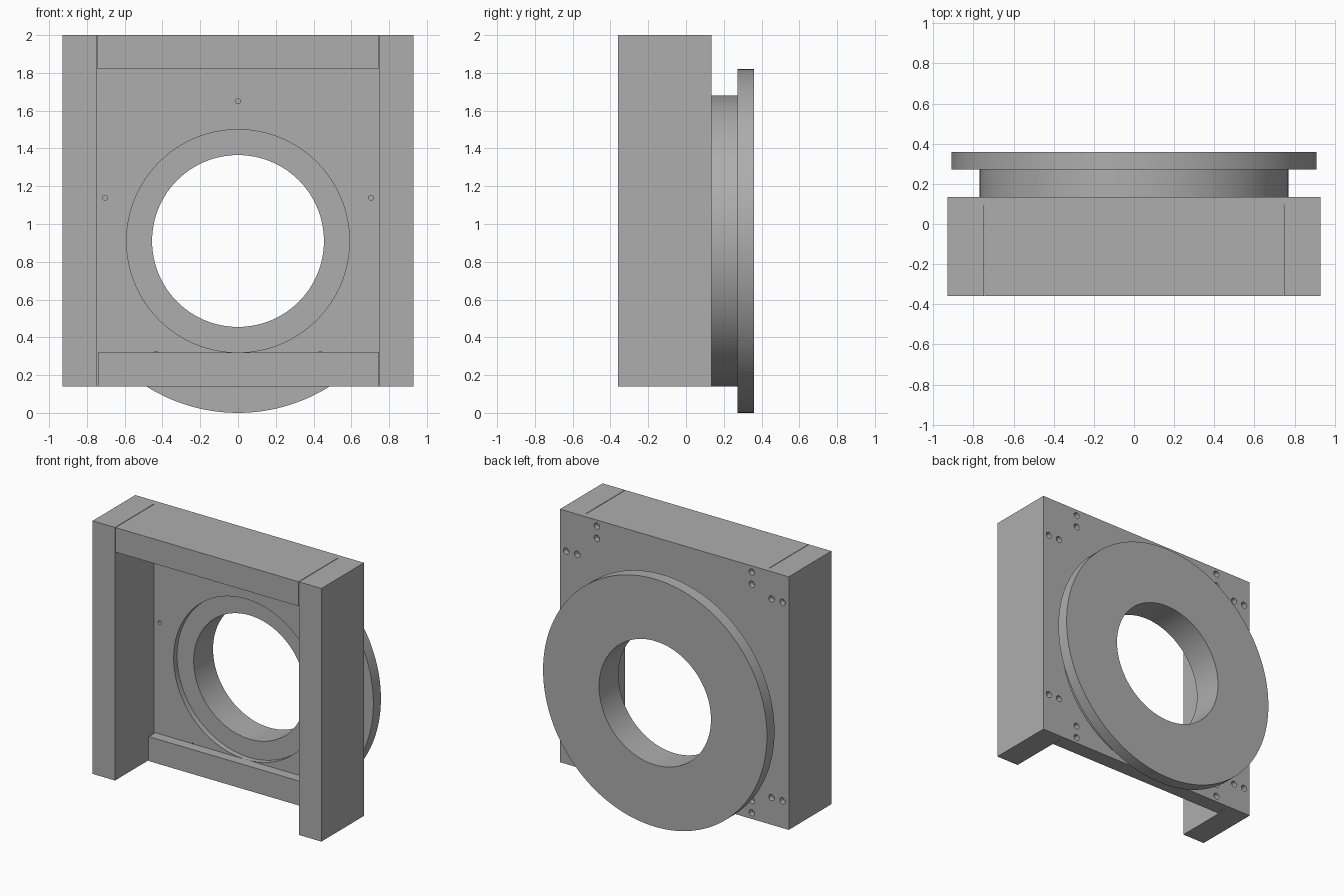
import bpy, bmesh, math
from mathutils import Matrix, Vector

cube = bpy.data.objects.get("Cube")
if cube:
    bpy.data.objects.remove(cube, do_unlink=True)

grey = bpy.data.materials.new("machined grey")
grey.use_nodes = True
colour = (0.42, 0.42, 0.42, 1)
grey.diffuse_color = colour
grey.node_tree.nodes["Principled BSDF"].inputs["Base Color"].default_value = colour

# Main dimensions
HALF_W, BOTTOM, TOP = 0.93, 0.14, 2.0
FRONT, PLATE_FRONT, PLATE_BACK, BACK = -0.36, 0.095, 0.135, 0.36
AXIS_Z = 0.91
BORE, RECESS, HUB, FLANGE = 0.455, 0.59, 0.77, 0.91
RAIL_IN = 0.748


def make_object(name, bm):
    bmesh.ops.recalc_face_normals(bm, faces=bm.faces)
    mesh = bpy.data.meshes.new(name)
    bm.to_mesh(mesh)
    bm.free()
    mesh.materials.append(grey)
    obj = bpy.data.objects.new(name, mesh)
    bpy.context.collection.objects.link(obj)
    return obj


def box(name, low, high):
    low, high = Vector(low), Vector(high)
    bm = bmesh.new()
    bmesh.ops.create_cube(bm, size=1, matrix=Matrix.Translation((low + high) / 2)
                          @ Matrix.Diagonal((*(high - low), 1)))
    return make_object(name, bm)


def add_drill(bm, x, z, radius, segments):
    # Cylinder along y that passes right through the back plate
    place = Matrix.Translation((x, (PLATE_FRONT + PLATE_BACK) / 2, z)) @ Matrix.Rotation(math.pi / 2, 4, "X")
    bmesh.ops.create_cone(bm, cap_ends=True, segments=segments, radius1=radius,
                          radius2=radius, depth=0.1, matrix=place)


def smooth(obj):
    bpy.ops.object.select_all(action="DESELECT")
    obj.select_set(True)
    bpy.context.view_layer.objects.active = obj
    bpy.ops.object.shade_smooth_by_angle(angle=math.radians(30))


# Back plate, drilled for the recess, locating pins and corner screws
plate = box("back_plate", (-HALF_W, PLATE_FRONT, BOTTOM), (HALF_W, PLATE_BACK, TOP))
drills = bmesh.new()
add_drill(drills, 0, AXIS_Z, RECESS, 128)
for i in range(5):
    angle = math.radians(90 + 72 * i)
    add_drill(drills, 0.74 * math.cos(angle), AXIS_Z + 0.74 * math.sin(angle), 0.013, 16)
for side, rail_drop in ((1, 0.295), (-1, 0.2)):
    for inset, drop in ((0.05, rail_drop), (0.14, rail_drop), (0.3, 0.045), (0.3, 0.135)):
        for z in (TOP - drop, BOTTOM + drop):
            add_drill(drills, side * (HALF_W - inset), z, 0.023, 20)
cutter = make_object("drill_cutter", drills)
cutter.hide_render = True
cut = plate.modifiers.new("Drilled holes", "BOOLEAN")
cut.operation, cut.solver, cut.object = "DIFFERENCE", "EXACT", cutter
bpy.context.view_layer.objects.active = plate
bpy.ops.object.modifier_apply(modifier=cut.name)
bpy.data.objects.remove(cutter, do_unlink=True)
smooth(plate)

# Side rails
for side, name in ((1, "left_rail"), (-1, "right_rail")):
    xs = sorted((side * RAIL_IN, side * HALF_W))
    box(name, (xs[0], FRONT, BOTTOM), (xs[1], PLATE_FRONT, TOP))

# Deep top bar and shallow bottom bar between the rails
box("top_bar", (-0.744, FRONT, 1.82), (0.744, PLATE_FRONT, TOP))
box("bottom_bar", (-0.74, 0.02, BOTTOM), (0.746, PLATE_FRONT, 0.32))

# Stepped hub and flange with a through bore
bm = bmesh.new()
step = 0.272
outline = [(BORE, PLATE_BACK), (HUB, PLATE_BACK), (HUB, step),
           (FLANGE, step), (FLANGE, BACK), (BORE, BACK)]
verts = [bm.verts.new((r, y, AXIS_Z)) for r, y in outline]
edges = [bm.edges.new((verts[i], verts[i - 1])) for i in range(len(verts))]
bmesh.ops.spin(bm, geom=verts + edges, cent=(0, 0, AXIS_Z), axis=(0, 1, 0),
               angle=math.tau, steps=128, use_merge=True)
bmesh.ops.remove_doubles(bm, verts=bm.verts, dist=0.0001)
smooth(make_object("hub_flange", bm))
